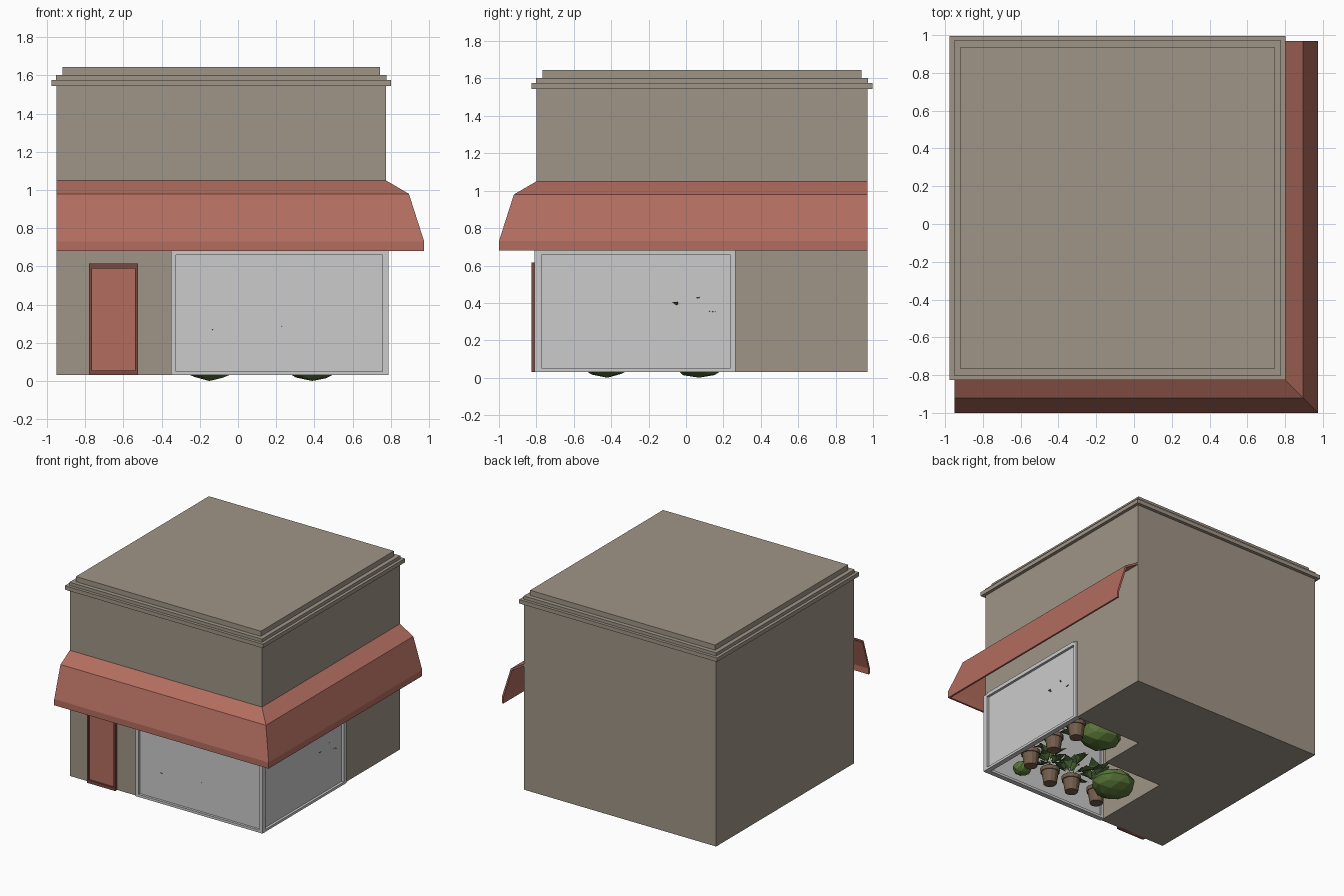
import bpy, bmesh, math, random
from mathutils import Vector, Matrix

if "Cube" in bpy.data.objects:
    bpy.data.objects.remove(bpy.data.objects["Cube"])

random.seed(4)


def mat(name, rgb):
    m = bpy.data.materials.new(name)
    m.diffuse_color = (*rgb, 1)
    m.use_nodes = True
    m.node_tree.nodes["Principled BSDF"].inputs["Base Color"].default_value = m.diffuse_color
    return m


WALL = mat("stucco", (0.35, 0.30, 0.245))
RED = mat("awning_red", (0.45, 0.155, 0.115))
DARK = mat("dark_red", (0.20, 0.065, 0.055))
POT = mat("pot_brown", (0.17, 0.11, 0.07))
SOIL = mat("soil", (0.05, 0.035, 0.025))
GREEN = mat("leaf_green", (0.07, 0.13, 0.035))
BUSH = mat("bush_green", (0.10, 0.18, 0.04))


def finish(name, bm, material=None):
    me = bpy.data.meshes.new(name)
    bm.to_mesh(me)
    bm.free()
    ob = bpy.data.objects.new(name, me)
    bpy.context.collection.objects.link(ob)
    if material:
        me.materials.append(material)
    return ob


def box(name, x0, x1, y0, y1, z0, z1, material=None):
    bm = bmesh.new()
    bmesh.ops.create_cube(bm, size=1)
    for v in bm.verts:
        v.co = Vector(((x0 + x1) / 2 + v.co.x * (x1 - x0),
                       (y0 + y1) / 2 + v.co.y * (y1 - y0),
                       (z0 + z1) / 2 + v.co.z * (z1 - z0)))
    return finish(name, bm, material)


def prism(name, outline, z0, z1, material):
    bm = bmesh.new()
    f = bm.faces.new([bm.verts.new((x, y, z0)) for x, y in outline])
    ext = bmesh.ops.extrude_face_region(bm, geom=[f])
    for v in ext["geom"]:
        if isinstance(v, bmesh.types.BMVert):
            v.co.z = z1
    bmesh.ops.recalc_face_normals(bm, faces=bm.faces)
    return finish(name, bm, material)


# Building: ground floor wraps round an L-shaped corner display bay
X0, X1, Y0, Y1 = -0.95, 0.775, -0.80, 0.97
prism("ground_floor", [(X0, Y0), (-0.35, Y0), (-0.35, -0.12), (0.175, -0.12),
                       (0.175, 0.26), (X1, 0.26), (X1, Y1), (X0, Y1)], 0.03, 0.68, WALL)
box("upper_floor", X0, X1, Y0, Y1, 0.68, 1.55, WALL)

# Stepped cornice and roof
for name, d, z0, z1 in (("cornice", 0.026, 1.545, 1.577), ("cornice_step", 0.002, 1.577, 1.603),
                        ("roof_slab", -0.032, 1.603, 1.645)):
    box(name, X0 - d, X1 + d, Y0 - d, Y1 + d, z0, z1, WALL)

# Awning: folded shell swept round the corner with a mitre
outer = [(0.0, 1.05), (0.12, 0.98), (0.20, 0.73), (0.20, 0.68)]
inner = [(0.185, 0.68), (0.185, 0.728), (0.109, 0.968), (0.0, 1.032)]
bm = bmesh.new()
rings = []
for place in (lambda d: (X0, Y0 - d), lambda d: (X1 + d, Y0 - d), lambda d: (X1 + d, Y1)):
    rings.append([bm.verts.new((*place(d), z)) for d, z in outer + inner])
for a, b in zip(rings, rings[1:]):
    for i in range(8):
        j = (i + 1) % 8
        bm.faces.new((a[i], a[j], b[j], b[i]))
for r in (rings[0], rings[-1]):
    bm.faces.new(r)
bmesh.ops.recalc_face_normals(bm, faces=bm.faces)
finish("awning", bm, RED)

# Door: frame of three bars round a recessed panel
box("door_panel", -0.77, -0.535, -0.812, -0.79, 0.03, 0.60, RED)
for name, x0, x1, z0, z1 in (("left", -0.78, -0.765, 0.03, 0.615), ("right", -0.54, -0.525, 0.03, 0.615),
                             ("top", -0.765, -0.54, 0.59, 0.615), ("sill", -0.765, -0.54, 0.03, 0.055)):
    box("door_frame_" + name, x0, x1, -0.825, -0.79, z0, z1, DARK)

# Display windows: panes and frame bars
box("front_pane", -0.34, 0.77, -0.79, -0.78, 0.04, 0.68)
box("side_pane", 0.757, 0.767, -0.79, 0.25, 0.04, 0.68)
box("front_frame_left", -0.352, -0.325, -0.81, -0.77, 0.03, 0.68)
box("corner_post", 0.757, 0.787, -0.81, -0.77, 0.03, 0.68)
box("side_frame_back", 0.747, 0.787, 0.235, 0.265, 0.03, 0.68)
box("front_frame_bottom", -0.325, 0.757, -0.81, -0.77, 0.03, 0.05)
box("side_frame_bottom", 0.747, 0.787, -0.77, 0.235, 0.03, 0.05)
box("front_frame_top", -0.325, 0.757, -0.81, -0.77, 0.66, 0.69)
box("side_frame_top", 0.747, 0.787, -0.77, 0.235, 0.66, 0.69)


def cone(bm, r0, r1, z0, z1, c):
    bmesh.ops.create_cone(bm, cap_ends=True, segments=12, radius1=r0, radius2=r1, depth=z1 - z0,
                          matrix=Matrix.Translation((c[0], c[1], (z0 + z1) / 2)))


def leaf(bm, base, az, tilt, stem, length, width):
    """Thin stem with a folded, drooping leaf blade on its end."""
    side = Vector((-math.sin(az), math.cos(az), 0))

    def at(d, t):
        return Vector((math.cos(az) * math.cos(t), math.sin(az) * math.cos(t), math.sin(t))) * d
    p0 = Vector(base)
    p1 = p0 + at(stem, tilt + 0.25)
    p2 = p1 + at(length * 0.45, tilt - 0.1)
    p3 = p2 + at(length * 0.55, tilt - 0.6)
    up = Vector((0, 0, width * 0.25))
    pts = [p0 + side * 0.004, p0 - side * 0.004, p1,
           p2 + side * width + up, p2 - side * width + up, p2, p3]
    for p in pts:
        p.x, p.y = min(p.x, 0.78), max(p.y, -0.802)
    v = [bm.verts.new(p) for p in pts]
    for f in ((0, 1, 2), (2, 5, 3), (2, 4, 5), (5, 6, 3), (5, 4, 6)):
        bm.faces.new([v[i] for i in f])


# Potted plants along both windows; the last column picks broad leaves or fern
plants = [(0.58, 0.02, True), (0.59, -0.23, False), (0.57, -0.52, False),
          (0.29, -0.63, False), (0.09, -0.62, False), (-0.16, -0.63, False)]
for n, (x, y, fern) in enumerate(plants, 1):
    bm = bmesh.new()
    cone(bm, 0.05, 0.066, 0.03, 0.13, (x, y))
    cone(bm, 0.073, 0.075, 0.125, 0.155, (x, y))
    finish(f"pot_{n}", bm, POT)
    bm = bmesh.new()
    cone(bm, 0.064, 0.064, 0.154, 0.16, (x, y))
    finish(f"soil_{n}", bm, SOIL)
    bm = bmesh.new()
    count = 30 if fern else 13
    for i in range(count):
        az = i * 2.4 + n
        t = 1.25 - 0.8 * i / count
        if fern:
            leaf(bm, (x, y, 0.15), az, t, random.uniform(0.15, 0.32), 0.10, 0.014)
        else:
            leaf(bm, (x, y, 0.15), az, t, random.uniform(0.05, 0.12), random.uniform(0.12, 0.16), 0.04)
    finish(f"leaves_{n}", bm, GREEN)

# Low rounded bushes, faceted and flattened
for n, (x, y, z, r, h) in enumerate([(-0.15, -0.42, 0.1, 0.17, 0.1), (0.39, 0.07, 0.1, 0.17, 0.1),
                                     (0.52, -0.68, 0.10, 0.075, 0.055)], 1):
    bm = bmesh.new()
    bmesh.ops.create_icosphere(bm, subdivisions=2, radius=1)
    for v in bm.verts:
        k = random.uniform(0.9, 1.0)
        v.co = Vector((x + v.co.x * r * k, y + v.co.y * r * k, max(0, z + v.co.z * h * (k + 0.02))))
    finish(f"bush_{n}", bm, BUSH)
